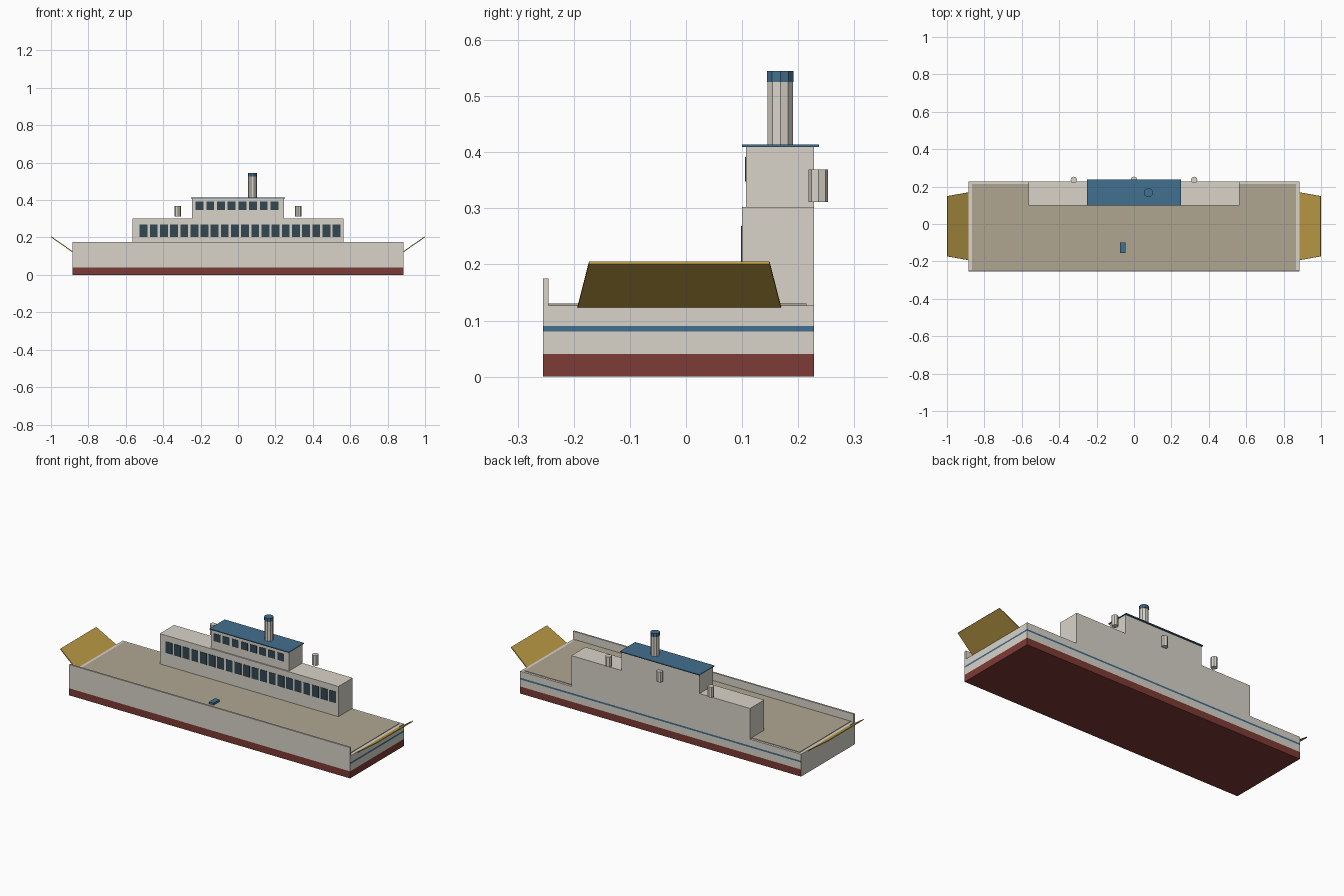
import bpy, bmesh
from math import pi
from mathutils import Matrix, Vector

cube = bpy.data.objects.get("Cube")
if cube:
    bpy.data.objects.remove(cube, do_unlink=True)


def material(name, srgb):
    lin = [((c + 0.055) / 1.055) ** 2.4 for c in srgb] + [1.0]
    m = bpy.data.materials.new(name)
    m.use_nodes = True
    m.diffuse_color = lin
    m.node_tree.nodes["Principled BSDF"].inputs["Base Color"].default_value = lin
    return m


WHITE = material("warm_white", (0.85, 0.83, 0.79))
DECK = material("deck_tan", (0.69, 0.65, 0.57))
BLUE = material("trim_blue", (0.26, 0.44, 0.56))
RED = material("hull_red", (0.49, 0.23, 0.21))
GOLD = material("ramp_gold", (0.75, 0.62, 0.28))
GLASS = material("window_dark", (0.20, 0.28, 0.32))


def finish(name, bm, *mats):
    bmesh.ops.recalc_face_normals(bm, faces=bm.faces)
    me = bpy.data.meshes.new(name)
    bm.to_mesh(me)
    bm.free()
    for m in mats:
        me.materials.append(m)
    ob = bpy.data.objects.new(name, me)
    bpy.context.collection.objects.link(ob)
    return ob


def add_box(bm, x, y, z):
    """Add a box spanning the three (low, high) ranges."""
    spans = (x, y, z)
    mid = Vector([(a + b) / 2 for a, b in spans])
    size = [b - a for a, b in spans]
    bmesh.ops.create_cube(bm, size=1,
                          matrix=Matrix.Translation(mid) @ Matrix.Diagonal((*size, 1)))


def box(name, mat, x, y, z):
    bm = bmesh.new()
    add_box(bm, x, y, z)
    return finish(name, bm, mat)


def cylinder(name, mat, x, y, z, radius, sides):
    bm = bmesh.new()
    place = Matrix.Translation((x, y, sum(z) / 2)) @ Matrix.Rotation(pi / 2, 4, "Z")
    bmesh.ops.create_cone(bm, cap_ends=True, segments=sides, radius1=radius,
                          radius2=radius, depth=z[1] - z[0], matrix=place)
    return finish(name, bm, mat)


def window_row(name, first, last, count, y, z, width):
    bm = bmesh.new()
    for i in range(count):
        x = first + (last - first) * i / (count - 1)
        add_box(bm, (x - width / 2, x + width / 2), (y - 0.002, y + 0.002), z)
    return finish(name, bm, GLASS)


LENGTH = (-0.885, 0.885)
BACK = 0.228
DECK_Z = 0.127

# Hull, cut into bands for the red bottom and blue stripe
bm = bmesh.new()
add_box(bm, LENGTH, (-0.255, BACK), (0, DECK_Z))
for height in (0.04, 0.08, 0.09):
    bmesh.ops.bisect_plane(bm, geom=bm.verts[:] + bm.edges[:] + bm.faces[:],
                           plane_co=(0, 0, height), plane_no=(0, 0, 1))
bm.normal_update()
for f in bm.faces:
    z, n = f.calc_center_median().z, f.normal
    if z < 0.04 and n.x > -0.5:
        f.material_index = 1
    elif 0.08 < z < 0.09 and (n.x > 0.5 or n.y > 0.5):
        f.material_index = 2
finish("hull", bm, WHITE, RED, BLUE)

# Deck and front bulwark
box("car_deck", DECK, (-0.867, 0.867), (-0.245, 0.215), (DECK_Z, 0.13))
box("front_bulwark", WHITE, LENGTH, (-0.255, -0.245), (DECK_Z, 0.175))
box("deck_hatch", BLUE, (-0.075, -0.045), (-0.155, -0.1), (0.13, 0.141))

# Cabins and bridge roof
box("passenger_cabin", WHITE, (-0.563, 0.563), (0.1, BACK), (DECK_Z, 0.302))
box("bridge", WHITE, (-0.246, 0.246), (0.107, BACK), (0.302, 0.409))
box("bridge_roof", BLUE, (-0.25, 0.25), (0.1, 0.237), (0.409, 0.414))
window_row("cabin_windows", -0.505, 0.527, 20, 0.1, (0.203, 0.268), 0.042)
window_row("bridge_windows", -0.206, 0.195, 8, 0.107, (0.348, 0.391), 0.042)

# Funnel and rear vents
cylinder("funnel", WHITE, 0.077, 0.168, (0.414, 0.525), 0.0235, 10)
cylinder("funnel_cap", BLUE, 0.077, 0.168, (0.525, 0.545), 0.0245, 10)
for side, x in (("right", -0.322), ("middle", 0), ("left", 0.322)):
    cylinder(side + "_vent", WHITE, x, 0.236, (0.311, 0.369), 0.0175, 8)

# Raised loading ramps, tapering toward their tips
for side, s in (("right", -1), ("left", 1)):
    bm = bmesh.new()
    rim = [(0.885, -0.193, DECK_Z), (0.885, 0.169, DECK_Z),
           (0.997, 0.149, 0.205), (0.997, -0.173, 0.205)]
    low = [bm.verts.new((s * x, y, z)) for x, y, z in rim]
    base = bm.faces.new(low)
    grown = bmesh.ops.extrude_face_region(bm, geom=[base])["geom"]
    bmesh.ops.translate(bm, vec=(s * 0.003, 0, -0.004),
                        verts=[v for v in grown if isinstance(v, bmesh.types.BMVert)])
    finish(side + "_ramp", bm, GOLD)
